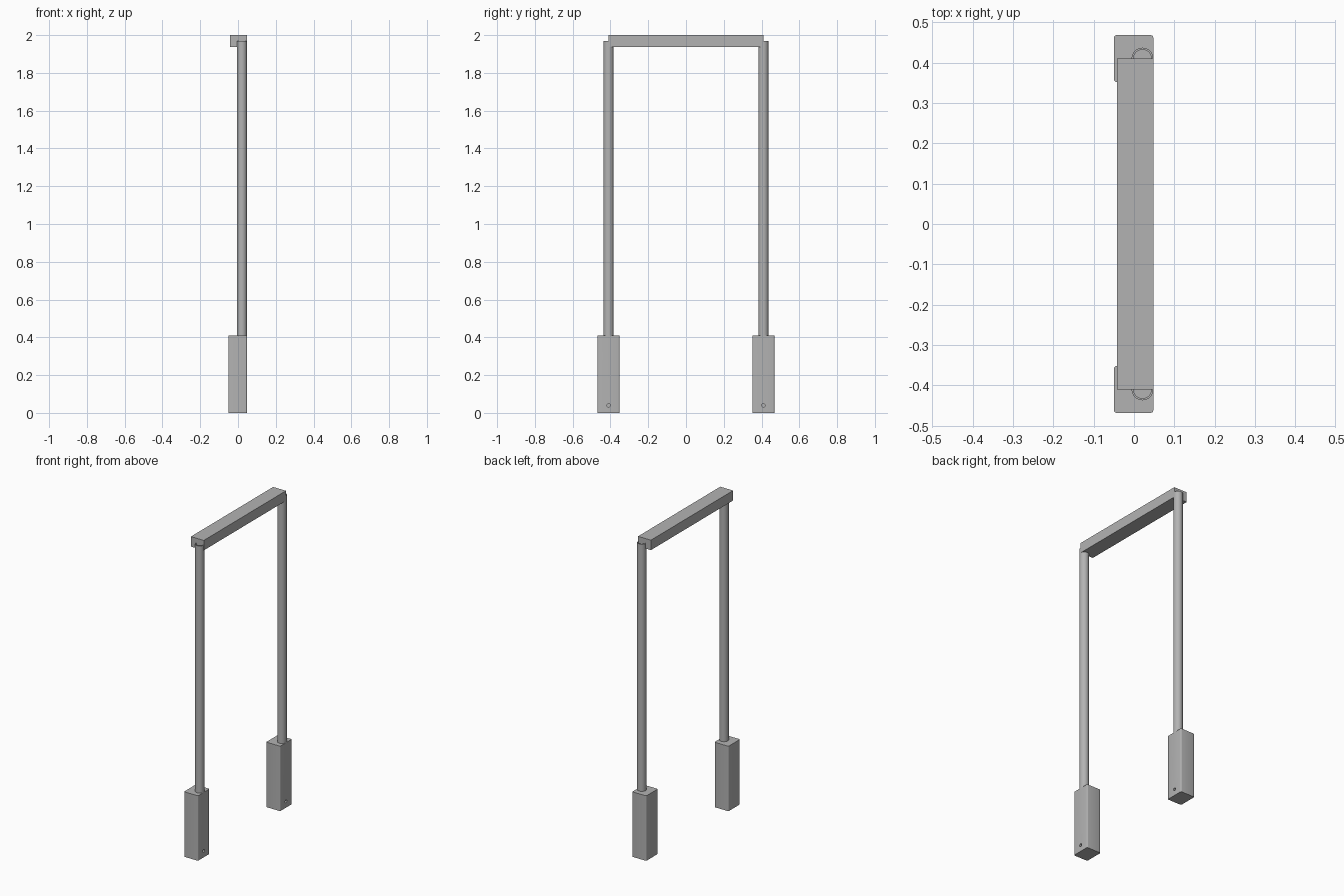
import bpy
import bmesh
import math
from mathutils import Matrix, Vector

cube = bpy.data.objects.get("Cube")
if cube:
    bpy.data.objects.remove(cube, do_unlink=True)

grey = bpy.data.materials.new("satin grey")
grey.use_nodes = True
colour = (0.45, 0.45, 0.45, 1)
grey.diffuse_color = colour
grey.node_tree.nodes["Principled BSDF"].inputs["Base Color"].default_value = colour


def finish(bm, name, smooth=False):
    """Turn a bmesh into a named object."""
    bmesh.ops.recalc_face_normals(bm, faces=bm.faces)
    mesh = bpy.data.meshes.new(name)
    bm.to_mesh(mesh)
    bm.free()
    mesh.materials.append(grey)
    obj = bpy.data.objects.new(name, mesh)
    bpy.context.collection.objects.link(obj)
    if smooth:
        activate(obj)
        bpy.ops.object.shade_smooth_by_angle(angle=math.radians(35))
    return obj


def activate(obj):
    bpy.ops.object.select_all(action="DESELECT")
    obj.select_set(True)
    bpy.context.view_layer.objects.active = obj


def box(name, low, high, corner=0):
    """Box between two corners, with optional rounded upright edges."""
    low, high = Vector(low), Vector(high)
    bm = bmesh.new()
    bmesh.ops.create_cube(bm, size=1)
    for v in bm.verts:
        v.co = (low + high) / 2 + v.co * (high - low)
    if corner:
        upright = [e for e in bm.edges
                   if abs(e.verts[0].co.z - e.verts[1].co.z) > 0.01]
        bmesh.ops.bevel(bm, geom=upright, offset=corner, segments=4,
                        profile=0.5, affect="EDGES")
    return finish(bm, name, smooth=bool(corner))


def tube(name, x, y, bottom, top, outer, inner, sides=48):
    """Hollow upright tube lathed from a rectangular wall profile."""
    bm = bmesh.new()
    wall = [(outer, bottom), (outer, top), (inner, top), (inner, bottom)]
    rings = []
    for r, z in wall:
        ring = []
        for i in range(sides):
            a = math.tau * i / sides
            ring.append(bm.verts.new((x + r * math.cos(a), y + r * math.sin(a), z)))
        rings.append(ring)
    for k, ring in enumerate(rings):
        following = rings[(k + 1) % len(rings)]
        for i in range(sides):
            j = (i + 1) % sides
            bm.faces.new((ring[i], ring[j], following[j], following[i]))
    return finish(bm, name, smooth=True)


def drill(obj, y, z, radius, depth):
    """Sink a blind round hole into the +x face."""
    bm = bmesh.new()
    turn = Matrix.Translation((0.05, y, z)) @ Matrix.Rotation(math.pi / 2, 4, "Y")
    bmesh.ops.create_cone(bm, cap_ends=True, segments=24, radius1=radius,
                          radius2=radius, depth=2 * depth, matrix=turn)
    cutter = finish(bm, "hole_cutter")
    cutter.hide_render = True
    cut = obj.modifiers.new("hole", "BOOLEAN")
    cut.operation = "DIFFERENCE"
    cut.solver = "EXACT"
    cut.object = cutter
    activate(obj)
    bpy.ops.object.modifier_apply(modifier=cut.name)
    bpy.data.objects.remove(cutter, do_unlink=True)
    bpy.ops.object.shade_smooth_by_angle(angle=math.radians(35))


# Two matching legs: weighted foot block with a cable hole, and a hollow post
for side, y in (("front", -0.41), ("back", 0.41)):
    foot = box(side + "_foot", (-0.05, y - 0.058, 0), (0.048, y + 0.058, 0.41), 0.007)
    drill(foot, y, 0.04, 0.009, 0.04)
    tube(side + "_post", 0.021, y, 0.405, 1.97, 0.0268, 0.022)

# Crossbar resting over the post tops
box("crossbar", (-0.042, -0.41, 1.937), (0.048, 0.41, 2.0))
